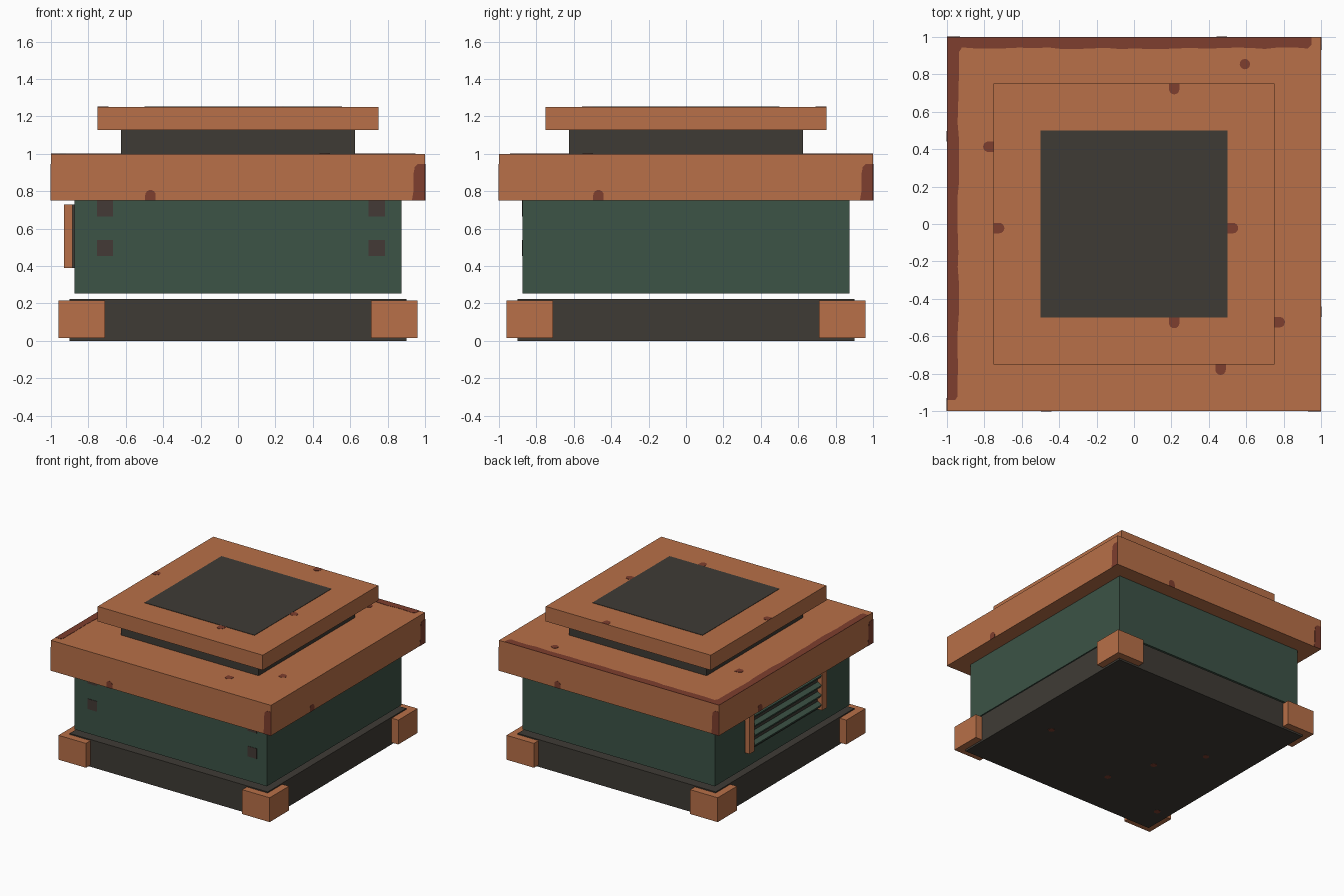
import bpy, bmesh, math, random
from mathutils import Matrix, Vector

if "Cube" in bpy.data.objects:
    bpy.data.objects.remove(bpy.data.objects["Cube"])

random.seed(4)


def material(name, rgb):
    m = bpy.data.materials.new(name)
    lin = [((c / 255 + 0.055) / 1.055) ** 2.4 for c in rgb]
    m.diffuse_color = (*lin, 1)
    m.use_nodes = True
    m.node_tree.nodes["Principled BSDF"].inputs["Base Color"].default_value = m.diffuse_color
    return m


COPPER = material("copper orange", (184, 112, 72))
GREEN = material("dark green", (60, 83, 70))
DARK = material("dark metal", (63, 59, 53))
BOLT = material("brown metal", (67, 58, 54))
RUST = material("rust red", (126, 62, 46))


def finish(name, bm, mat):
    bmesh.ops.recalc_face_normals(bm, faces=bm.faces[:])
    me = bpy.data.meshes.new(name)
    bm.to_mesh(me)
    bm.free()
    me.materials.append(mat)
    ob = bpy.data.objects.new(name, me)
    bpy.context.collection.objects.link(ob)
    return ob


def box(name, lo, hi, mat, tilt=0):
    lo, hi = Vector(lo), Vector(hi)
    bm = bmesh.new()
    bmesh.ops.create_cube(bm, size=1)
    bmesh.ops.scale(bm, vec=hi - lo, verts=bm.verts)
    bmesh.ops.rotate(bm, matrix=Matrix.Rotation(tilt, 3, 'Y'), verts=bm.verts)
    bmesh.ops.translate(bm, vec=(lo + hi) / 2, verts=bm.verts)
    return finish(name, bm, mat)


def slab(name, half, z0, z1, mat):
    return box(name, (-half, -half, z0), (half, half, z1), mat)


def plate(name, outline, frame, mat=RUST, thick=0.002):
    """Thin painted patch: 2D outline placed on a surface by a matrix."""
    bm = bmesh.new()
    face = bm.faces.new([bm.verts.new((u, v, 0)) for u, v in outline])
    ext = bmesh.ops.extrude_face_region(bm, geom=[face])["geom"]
    top = [e for e in ext if isinstance(e, bmesh.types.BMVert)]
    bmesh.ops.translate(bm, vec=(0, 0, thick), verts=top)
    bmesh.ops.transform(bm, matrix=frame, verts=bm.verts)
    return finish(name, bm, mat)


def tab(length, r=0.028):
    """Rounded patch growing along +v from an edge at v = 0."""
    arc = [(r * math.cos(a), length - r + r * math.sin(a))
           for a in (math.pi * i / 8 for i in range(9))]
    return [(r, 0)] + arc + [(-r, 0)]


def disc(r):
    return [(r * math.cos(i * math.pi / 6), r * math.sin(i * math.pi / 6)) for i in range(12)]


def at(x, y, z, turn=0):
    return Matrix.Translation((x, y, z)) @ Matrix.Rotation(math.radians(turn), 4, 'Z')


# Stacked main body
slab("base", 0.90, 0.0, 0.224, DARK)
slab("body", 0.875, 0.254, 0.75, GREEN)
slab("roof_slab", 1.0, 0.75, 1.0, COPPER)
slab("neck", 0.625, 1.0, 1.127, DARK)
slab("cap", 0.75, 1.127, 1.25, COPPER)
slab("cap_panel", 0.5, 1.24, 1.253, DARK)

# Corner feet
for sx in (-1, 1):
    for sy in (-1, 1):
        c = Vector((sx * 0.835, sy * 0.835, 0.115))
        h = Vector((0.125, 0.125, 0.1))
        box("corner_foot", c - h, c + h, COPPER)

# Square bolts on the front
for x in (-0.71, 0.742):
    for z in (0.4975, 0.7075):
        box("front_bolt", (x - 0.043, -0.878, z - 0.0425), (x + 0.043, -0.87, z + 0.0425), BOLT)

# Louvred vent on the left side
box("vent_back", (-0.89, -0.47, 0.39), (-0.87, 0.47, 0.728), DARK)
for y in (-0.47, 0.47):
    box("vent_post", (-0.93, y - 0.031, 0.39), (-0.885, y + 0.031, 0.728), COPPER)
for i in range(4):
    z = 0.435 + i * 0.08
    box("vent_slat", (-0.922, -0.44, z - 0.012), (-0.882, 0.44, z + 0.012), GREEN, tilt=-0.5)

# Rust along two roof edges, with a ragged inner line
def ragged(a, b, n=24):
    return [(a + (b - a) * i / n, 0.06 + random.uniform(-0.005, 0.006)) for i in range(n + 1)]

left = [(-1 + w, y) for y, w in ragged(-0.92, 0.92)]
back = [(x, 1 - w) for x, w in ragged(-0.92, 0.93)]
edge = [(-1, 1), (-1, -0.94), (-0.955, -0.94)] + left + back + [(0.95, 0.96), (0.95, 1)]
plate("roof_edge_rust", edge, at(0, 0, 1.0))

# Rust on each roof side: a corner streak and a small bottom spot
streak = [(0.93, 0.75), (1, 0.75), (1, 0.945), (0.96, 0.945), (0.945, 0.93), (0.938, 0.89), (0.938, 0.8)]
for k in range(4):
    side = (Matrix.Rotation(k * math.pi / 2, 4, 'Z') @ Matrix.Translation((0, -1, 0))
            @ Matrix.Rotation(math.pi / 2, 4, 'X'))
    plate("roof_side_streak", streak, side)
    plate("roof_side_spot", tab(0.057), side @ Matrix.Translation((-0.468, 0.75, 0)))

# Rust patches on the cap and roof tops: x, y, z, direction
for x, y, z, turn in [(0.215, 0.75, 1.25, 180), (-0.75, -0.022, 1.25, -90),
                      (0.5, -0.022, 1.25, -90), (0.215, -0.5, 1.25, 180),
                      (-0.75, 0.413, 1.0, 90), (0.75, -0.525, 1.0, -90),
                      (0.463, -0.75, 1.0, 180)]:
    plate("top_rust_patch", tab(0.057), at(x, y, z, turn))
plate("roof_rust_spot", disc(0.028), at(0.593, 0.855, 1.0))

# Rust spots under the base
for x, y in [(0.61, -0.24), (-0.17, -0.51), (-0.32, -0.15), (-0.54, 0.20), (-0.79, -0.67)]:
    plate("base_rust_spot", disc(0.025), at(x, y, -0.001))
